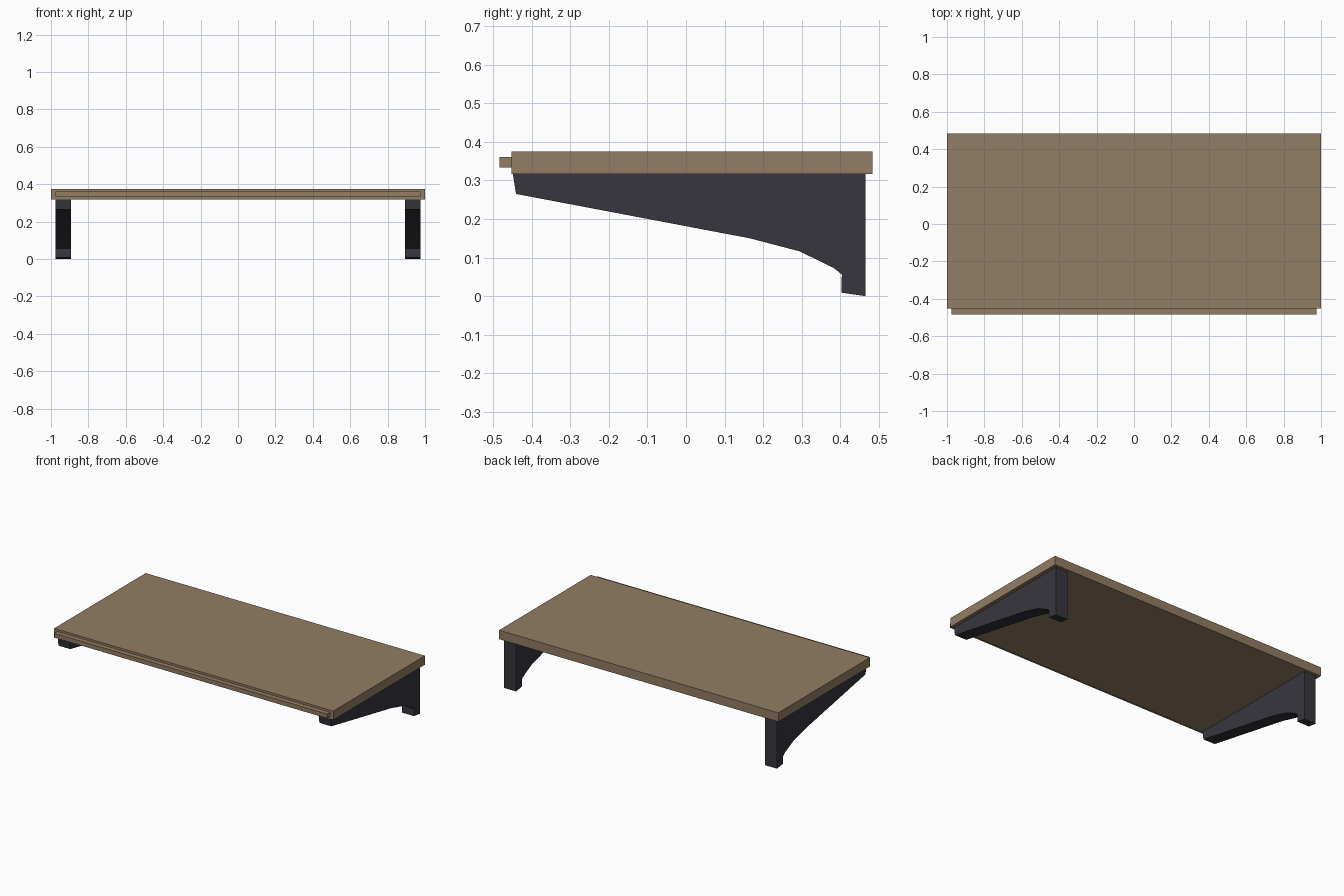
import bpy, bmesh

if "Cube" in bpy.data.objects:
    bpy.data.objects.remove(bpy.data.objects["Cube"])


def material(name, rgb):
    m = bpy.data.materials.new(name)
    m.diffuse_color = (*rgb, 1)
    m.use_nodes = True
    m.node_tree.nodes["Principled BSDF"].inputs["Base Color"].default_value = m.diffuse_color
    return m


wood = material("brown wood", (0.29, 0.205, 0.125))
iron = material("dark iron", (0.038, 0.037, 0.048))


def extrude_profile(name, profile, x0, x1, mat):
    """Extrude a (y, z) outline along x."""
    bm = bmesh.new()
    face = bm.faces.new([bm.verts.new((x0, y, z)) for y, z in profile])
    res = bmesh.ops.extrude_face_region(bm, geom=[face])
    verts = [v for v in res["geom"] if isinstance(v, bmesh.types.BMVert)]
    bmesh.ops.translate(bm, verts=verts, vec=(x1 - x0, 0, 0))
    bmesh.ops.recalc_face_normals(bm, faces=bm.faces)
    me = bpy.data.meshes.new(name)
    bm.to_mesh(me)
    bm.free()
    me.materials.append(mat)
    ob = bpy.data.objects.new(name, me)
    bpy.context.collection.objects.link(ob)
    return ob


def rect(y0, y1, z0, z1):
    return [(y0, z0), (y1, z0), (y1, z1), (y0, z1)]


# Shelf board and its narrow front lip
extrude_profile("shelf_board", rect(-0.453, 0.484, 0.317, 0.375), -1, 1, wood)
extrude_profile("front_lip", rect(-0.484, -0.453, 0.333, 0.361), -0.977, 0.977, wood)

# Curved brackets, one at each end
bracket = [(-0.449, 0.317), (-0.441, 0.265), (0.165, 0.150), (0.295, 0.116),
           (0.383, 0.073), (0.404, 0.056), (0.403, 0.009), (0.465, 0.0),
           (0.465, 0.317)]
for side, name in ((-1, "left_bracket"), (1, "right_bracket")):
    extrude_profile(name, bracket, side * 0.892, side * 0.977, iron)
